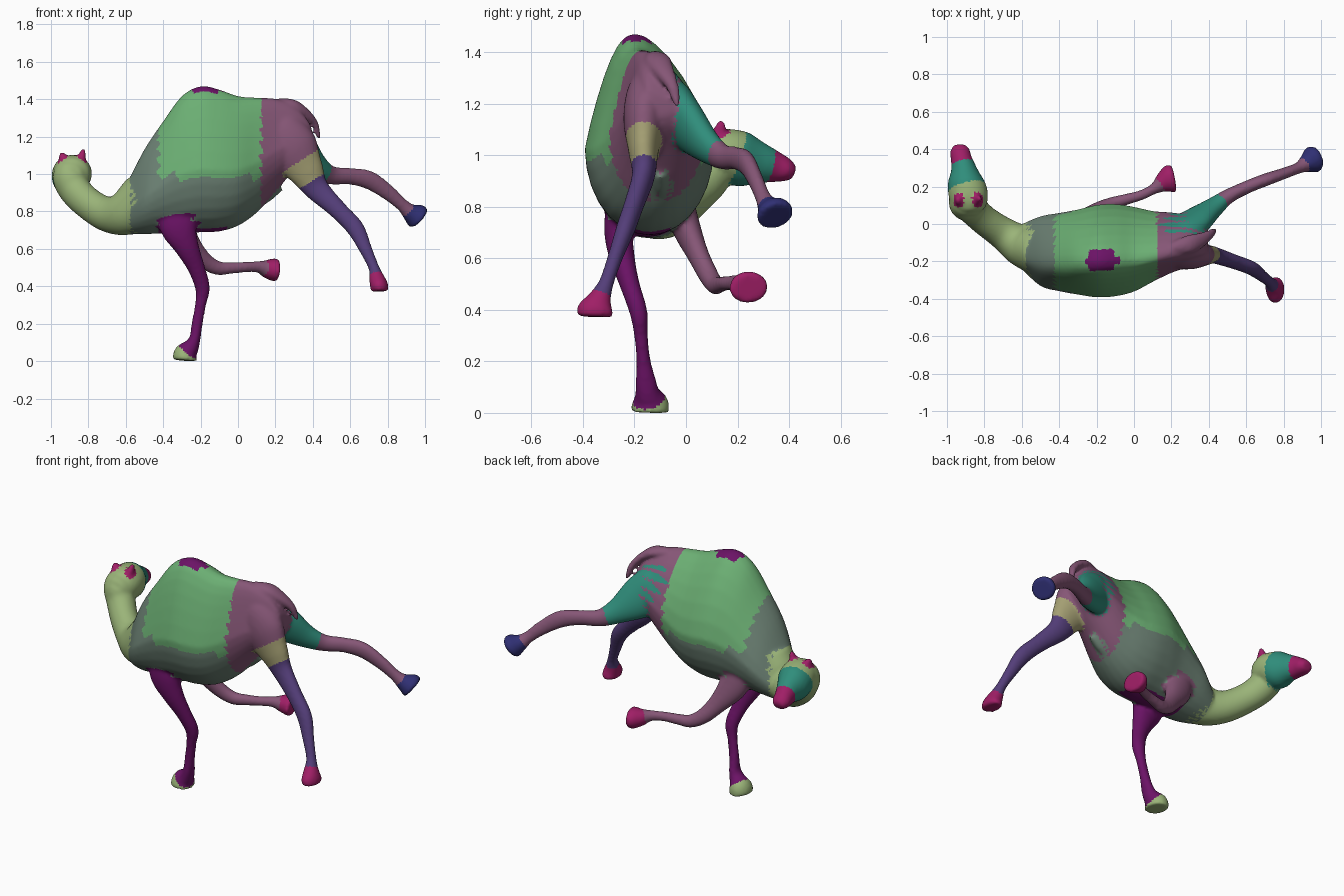
import bpy, bmesh, math
from mathutils import Vector
from mathutils.kdtree import KDTree

# Palette (display colours)
COLORS = {
    "green": (.42, .68, .45), "moss": (.42, .50, .45), "lime": (.60, .70, .47),
    "plum": (.42, .10, .40), "mauve": (.52, .34, .46), "violet": (.33, .25, .47),
    "magenta": (.62, .14, .40), "teal": (.20, .55, .48), "navy": (.20, .20, .45),
    "sand": (.64, .62, .45),
}
NAMES = list(COLORS)
RING, SUB = 28, 6

bm = bmesh.new()
samples = []          # (surface point, colour index)


def spline(st):
    """Catmull-Rom through stations of numbers; returns (values, nearest station)."""
    out, n = [], len(st)
    for i in range(n - 1):
        quad = [st[max(i - 1, 0)], st[i], st[i + 1], st[min(i + 2, n - 1)]]
        for k in range(SUB + (i == n - 2)):
            t = k / SUB
            out.append(([.5 * (2 * b + (c - a) * t + (2 * a - 5 * b + 4 * c - d) * t * t
                               + (3 * b - a - 3 * c + d) * t ** 3)
                         for a, b, c, d in zip(*quad)], i + round(t)))
    return out


def skin(rings):
    """Close a list of point rings into a capped tube."""
    vs = [[bm.verts.new(p) for p in r] for r in rings]
    faces = [bm.faces.new(vs[0][::-1]), bm.faces.new(vs[-1])]
    for a, b in zip(vs, vs[1:]):
        for j in range(RING):
            k = (j + 1) % RING
            faces.append(bm.faces.new((a[j], a[k], b[k], b[j])))
    bmesh.ops.recalc_face_normals(bm, faces=faces)


def limb(stations, ref, colours):
    """Tube along x,y,z with radius along ref and radius across it.
    colours: list of (first station, colour name)."""
    pts = spline(stations)
    pos = [Vector(p[:3]) for p, _ in pts]
    rings = []
    for i, (p, s) in enumerate(pts):
        tan = (pos[min(i + 1, len(pos) - 1)] - pos[max(i - 1, 0)]).normalized()
        u = Vector(ref)
        u = (u - tan * u.dot(tan)).normalized()
        v = tan.cross(u)
        ring = [pos[i] + u * p[3] * math.cos(a) + v * p[4] * math.sin(a)
                for a in (math.tau * j / RING for j in range(RING))]
        col = [c for first, c in colours if s >= first][-1]
        samples.extend((q, NAMES.index(col)) for q in ring)
        rings.append(ring)
    skin(rings)


def torso(stations):
    """Egg-shaped sections x, y centre, bottom, top, half width; narrow leaning ridge."""
    rings = []
    for (x, yc, zb, zt, w), _ in spline(stations):
        ring, zc = [], zb + (zt - zb) * .43
        for j in range(RING):
            a = math.tau * j / RING
            s, c = math.sin(a), math.cos(a)
            up = max(s, 0)
            p = Vector((x, yc + w * c * (1 - .34 * up) - .055 * up * up,
                        zc + s * ((zt - zc) if s > 0 else (zc - zb))))
            ring.append(p)
            if x > .13:
                col = "mauve"
            elif p.z > 1.443:
                col = "plum"
            elif p.z < .71 and -.42 < x < -.06:
                col = "plum"
            elif x < -.57:
                col = "lime"
            else:
                col = "green" if p.z > .98 and x > -.42 else "moss"
            samples.append((p, NAMES.index(col)))
        rings.append(ring)
    skin(rings)


# Torso with hump
torso([(-.66, -.10, .685, .87, .07), (-.6, -.12, .675, .94, .12), (-.5, -.145, .675, 1.13, .187),
       (-.4, -.15, .68, 1.28, .21), (-.3, -.15, .68, 1.415, .228), (-.2, -.145, .685, 1.468, .247),
       (-.1, -.14, .69, 1.45, .247), (0, -.135, .72, 1.415, .227), (.1, -.12, .79, 1.407, .19),
       (.2, -.10, .90, 1.40, .162), (.3, -.09, 1.02, 1.36, .135), (.37, -.09, 1.1, 1.29, .09),
       (.395, -.09, 1.15, 1.24, .05)])
# Belly flap
limb([(.02, -.11, .84, .05, .06), (.14, -.10, .89, .04, .05), (.2, -.10, .92, .03, .035),
      (.225, -.10, .935, .02, .03)], (0, 1, 0), [(0, "moss")])
# Neck
limb([(-.5, -.15, .86, .13, .15), (-.6, -.115, .79, .112, .122), (-.7, -.05, .783, .088, .095),
      (-.8, .02, .84, .08, .086), (-.87, .085, .91, .083, .088), (-.902, .11, .98, .087, .09),
      (-.9, .12, 1.04, .07, .07)], (.6, .8, 0), [(0, "lime")])
# Head and muzzle
limb([(-.89, .05, .98, .06, .06), (-.89, .09, .985, .09, .09), (-.885, .15, 1.0, .105, .1),
      (-.9, .22, .98, .098, .107), (-.91, .29, .965, .07, .08), (-.924, .35, .95, .056, .06),
      (-.93, .39, .938, .053, .046), (-.932, .42, .925, .034, .026)], (1, 0, 0),
     [(0, "lime"), (3, "teal"), (5, "magenta")])
# Ears
for x, tip_x, z in ((-.845, -.825, 1.13), (-.93, -.945, 1.11)):
    limb([(x, .12, 1.05, .03, .03), ((x + tip_x) / 2, .13, 1.09, .028, .022),
          (tip_x, .14, z, .012, .012)], (0, 1, 0), [(0, "magenta")])
# Tail
limb([(.2, -.13, 1.37, .03, .03), (.29, -.11, 1.365, .05, .032), (.36, -.085, 1.325, .04, .024),
      (.408, -.055, 1.27, .026, .02), (.425, -.04, 1.22, .02, .015),
      (.433, -.035, 1.185, .012, .01)], (0, 1, 0), [(0, "mauve")])
# Front right leg, standing
limb([(-.33, -.24, .85, .06, .11), (-.32, -.262, .72, .056, .1), (-.275, -.25, .61, .05, .067),
      (-.225, -.22, .5, .039, .047), (-.19, -.185, .39, .035, .04), (-.2, -.175, .3, .027, .03),
      (-.218, -.165, .2, .028, .03), (-.23, -.156, .12, .041, .03), (-.25, -.15, .075, .048, .044),
      (-.28, -.14, .035, .072, .063), (-.285, -.14, 0, .074, .065)], (0, 1, 0),
     [(0, "plum"), (9, "lime")])
# Front left leg, folded back
limb([(-.36, -.03, .82, .06, .09), (-.32, 0, .72, .055, .085), (-.25, .045, .615, .042, .056),
      (-.18, .085, .535, .038, .045), (-.11, .112, .495, .034, .038), (-.04, .132, .495, .03, .032),
      (.04, .155, .5, .027, .029), (.11, .19, .5, .03, .032), (.155, .22, .49, .055, .05),
      (.195, .24, .485, .078, .062), (.215, .245, .483, .068, .055)], (0, 1, 0),
     [(0, "mauve"), (8, "magenta")])
# Hind right leg
limb([(.17, -.14, 1.3, .05, .07), (.23, -.15, 1.23, .08, .12), (.29, -.16, 1.13, .083, .14),
      (.36, -.165, 1.02, .06, .1), (.42, -.165, .92, .045, .068), (.53, -.2, .81, .039, .05),
      (.625, -.235, .71, .037, .048), (.68, -.275, .6, .03, .036), (.725, -.31, .5, .03, .029),
      (.742, -.335, .44, .047, .042), (.755, -.35, .397, .072, .049),
      (.757, -.352, .37, .066, .046)], (0, 1, 0),
     [(0, "mauve"), (3, "sand"), (4, "violet"), (9, "magenta")])
# Hind left leg, kicking back
limb([(.17, -.08, 1.26, .05, .07), (.24, -.045, 1.19, .075, .12), (.32, .01, 1.11, .07, .12),
      (.42, .085, 1.03, .053, .073), (.5, .145, .99, .04, .05), (.6, .195, .985, .035, .045),
      (.7, .235, .965, .034, .05), (.8, .27, .9, .03, .042), (.88, .3, .83, .031, .035),
      (.92, .322, .793, .048, .048), (.955, .342, .77, .074, .07), (.969, .348, .758, .068, .063)],
     (0, 1, 0), [(0, "teal"), (4, "mauve"), (9, "navy")])

# Fuse the parts into one smooth skin
raw = bpy.data.meshes.new("raw_parts")
bm.to_mesh(raw)
bm.free()
camel = bpy.data.objects.new("camel", raw)
bpy.context.collection.objects.link(camel)
fuse = camel.modifiers.new("fuse", 'REMESH')
fuse.mode, fuse.voxel_size = 'VOXEL', .01
soft = camel.modifiers.new("soften", 'SMOOTH')
soft.factor, soft.iterations = .5, 8
mesh = bpy.data.meshes.new_from_object(camel.evaluated_get(bpy.context.evaluated_depsgraph_get()))
camel.modifiers.clear()
camel.data = mesh
bpy.data.meshes.remove(raw)
low = min(v.co.z for v in mesh.vertices)
for v in mesh.vertices:
    v.co.z -= low

# Colour every face from the nearest part surface
mesh.materials.clear()
for name in NAMES:
    mat = bpy.data.materials.new(name)
    mat.diffuse_color = (*[c ** 2.2 for c in COLORS[name]], 1)
    mesh.materials.append(mat)
tree = KDTree(len(samples))
for i, (p, _) in enumerate(samples):
    tree.insert(p, i)
tree.balance()
for poly in mesh.polygons:
    poly.material_index = samples[tree.find(poly.center)[1]][1]
    poly.use_smooth = True
